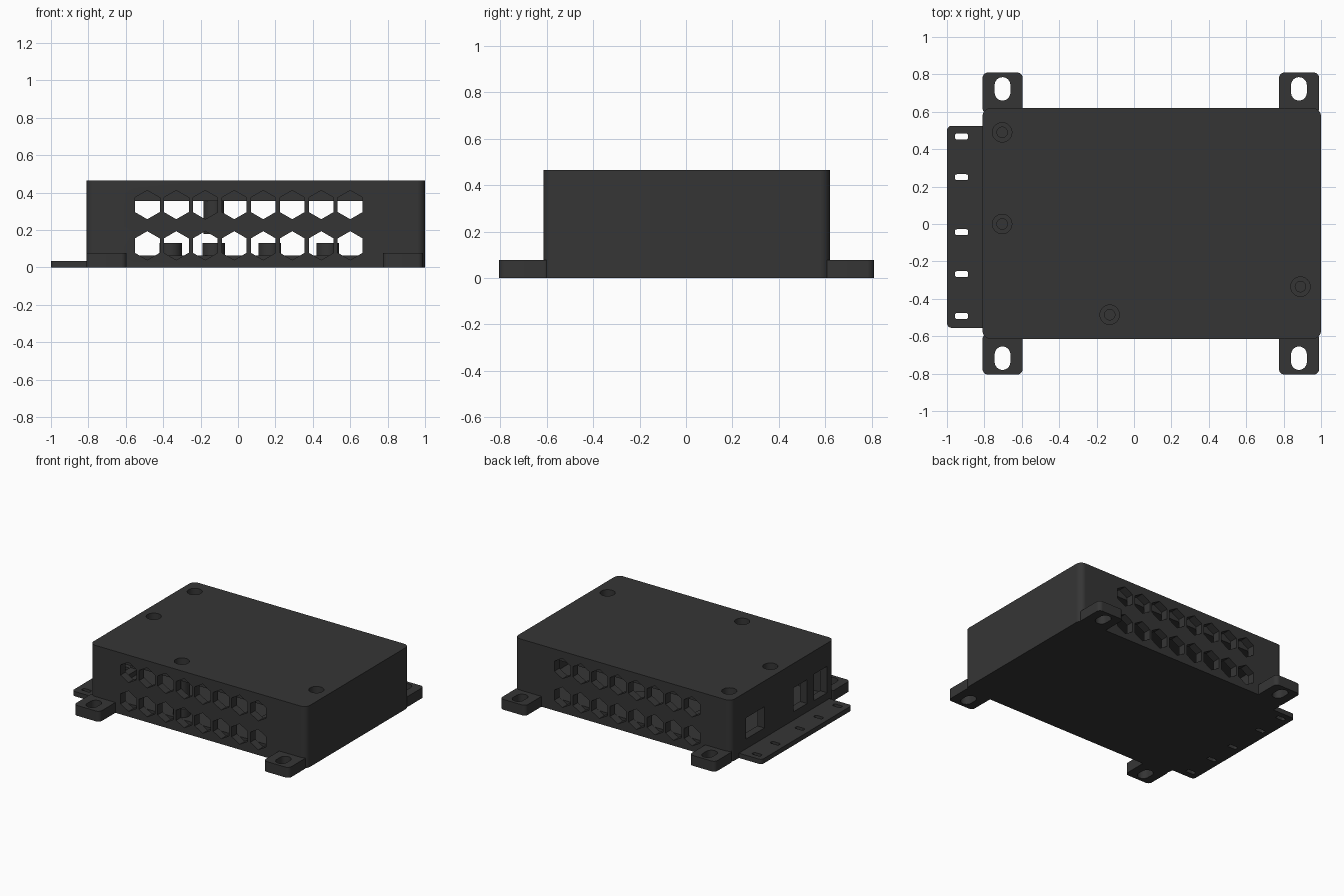
import bpy
import bmesh
from math import cos, sin, pi, radians
from mathutils import Matrix

default = bpy.data.objects.get("Cube")
if default:
    bpy.data.objects.remove(default, do_unlink=True)

# Single dark plastic material
COLOUR = (0.036, 0.036, 0.036, 1.0)
plastic = bpy.data.materials.new("dark_grey_plastic")
plastic.use_nodes = True
plastic.diffuse_color = COLOUR
shader = plastic.node_tree.nodes["Principled BSDF"]
shader.inputs["Base Color"].default_value = COLOUR
shader.inputs["Roughness"].default_value = 0.6


def finish(bm, name):
    bmesh.ops.recalc_face_normals(bm, faces=bm.faces)
    mesh = bpy.data.meshes.new(name)
    bm.to_mesh(mesh)
    bm.free()
    mesh.materials.append(plastic)
    obj = bpy.data.objects.new(name, mesh)
    bpy.context.collection.objects.link(obj)
    return obj


def prism(name, x, y, z, r=0.0, steps=8):
    """Upright block with rounded vertical corners; x, y, z are (min, max)."""
    bm = bmesh.new()
    corners = [(x[1] - r, y[1] - r), (x[0] + r, y[1] - r),
               (x[0] + r, y[0] + r), (x[1] - r, y[0] + r)]
    points = []
    for i, (cx, cy) in enumerate(corners):
        for s in range(steps + 1 if r else 1):
            a = (i + s / steps) * pi / 2
            p = (cx + r * cos(a), cy + r * sin(a))
            if not points or min(abs(p[0] - q[0]) + abs(p[1] - q[1]) for q in points) > 1e-5:
                points.append(p)
    base = bm.faces.new([bm.verts.new((px, py, z[0])) for px, py in points])
    top = bmesh.ops.extrude_face_region(bm, geom=[base])
    verts = [g for g in top["geom"] if isinstance(g, bmesh.types.BMVert)]
    bmesh.ops.translate(bm, verts=verts, vec=(0, 0, z[1] - z[0]))
    return finish(bm, name)


def post(name, cx, cy, z, r):
    return prism(name, (cx - r, cx + r), (cy - r, cy + r), z, r)


def hexagon(cx, cy, cz):
    """Hexagonal vent cutter pointing along y with a corner at the top."""
    bm = bmesh.new()
    bmesh.ops.create_cone(bm, cap_ends=True, segments=6, radius1=0.077,
                          radius2=0.077, depth=0.12)
    top = max(bm.verts, key=lambda v: v.co.y)
    if abs(top.co.x) > 0.01:
        bmesh.ops.rotate(bm, verts=bm.verts, matrix=Matrix.Rotation(pi / 6, 3, "Z"))
    bmesh.ops.rotate(bm, verts=bm.verts, matrix=Matrix.Rotation(pi / 2, 3, "X"))
    bmesh.ops.translate(bm, verts=bm.verts, vec=(cx, cy, cz))
    return finish(bm, "vent_cutter")


def cut(obj, cutters):
    bpy.context.view_layer.objects.active = obj
    for cutter in cutters:
        mod = obj.modifiers.new("cut", "BOOLEAN")
        mod.operation = "DIFFERENCE"
        mod.solver = "EXACT"
        mod.object = cutter
        bpy.ops.object.modifier_apply(modifier=mod.name)
        bpy.data.objects.remove(cutter, do_unlink=True)


def smooth(obj):
    bpy.ops.object.select_all(action="DESELECT")
    obj.select_set(True)
    bpy.context.view_layer.objects.active = obj
    bpy.ops.object.shade_smooth_by_angle(angle=radians(30))
    mod = obj.modifiers.new("flat_sides", "WEIGHTED_NORMAL")
    mod.keep_sharp = True


parts = []
LEFT, RIGHT, FRONT, BACK = -0.81, 1.0, -0.615, 0.62
WALL, FLOOR, CEILING, TOP = 0.06, 0.065, 0.355, 0.465
SCREWS = [(-0.705, 0.49), (-0.705, 0.0), (-0.13, -0.485), (0.89, -0.335)]

# Hollow enclosure
body = prism("enclosure", (LEFT, RIGHT), (FRONT, BACK), (0, TOP), 0.045)
cutters = [prism("cavity", (LEFT + WALL, RIGHT - WALL),
                 (FRONT + WALL, BACK - WALL), (FLOOR, CEILING))]
# Two rows of hexagonal vents, front and back
for wall_y in (FRONT, BACK):
    for row_z in (0.335, 0.117):
        for i in range(8):
            cutters.append(hexagon(-0.485 + 0.155 * i, wall_y, row_z))
# Connector openings in the flanged side
for y0, y1, z0, z1 in [(0.22, 0.44, 0.11, 0.27), (-0.29, -0.13, 0.10, 0.28),
                       (-0.53, -0.37, 0.09, 0.29)]:
    cutters.append(prism("port", (LEFT - 0.1, LEFT + 0.1), (y0, y1), (z0, z1)))
# Screw counterbores and pilot holes
for sx, sy in SCREWS:
    cutters.append(post("counterbore", sx, sy, (TOP - 0.06, TOP + 0.1), 0.052))
    cutters.append(post("pilot", sx, sy, (CEILING - 0.05, TOP - 0.03), 0.028))
cut(body, cutters)
parts.append(body)

# Screw posts hanging from the lid
for i, (sx, sy) in enumerate(SCREWS):
    boss = post(f"screw_post_{i + 1}", sx, sy, (0.18, CEILING + 0.01), 0.055)
    cut(boss, [post("pilot", sx, sy, (0.25, TOP), 0.028)])
    parts.append(boss)

# Board standoffs on the floor
for i, (px, py) in enumerate([(-0.36, 0.3), (-0.13, -0.485), (0.17, 0.3), (0.48, -0.3)]):
    parts.append(post(f"standoff_{i + 1}", px, py, (FLOOR - 0.01, 0.13), 0.06))

# Four slotted mounting tabs
for side, x0 in (("right", LEFT), ("left", 0.775)):
    for end, y, slot in (("front", (-0.805, FRONT + 0.03), (-0.78, -0.655)),
                         ("back", (BACK - 0.03, 0.81), (0.66, 0.785))):
        tab = prism(f"mounting_tab_{end}_{side}", (x0, x0 + 0.215), y, (0, 0.078), 0.03)
        mid = x0 + 0.107
        cut(tab, [prism("slot", (mid - 0.042, mid + 0.042), slot, (-0.1, 0.2), 0.042)])
        parts.append(tab)

# Thin cable tie flange with five slots
flange = prism("cable_flange", (-1.0, LEFT + 0.03), (-0.555, 0.525), (0, 0.036), 0.025)
cut(flange, [prism("tie_slot", (-0.957, -0.887), (y - 0.016, y + 0.016), (-0.1, 0.1), 0.01, 4)
             for y in (0.468, 0.25, -0.044, -0.268, -0.492)])
parts.append(flange)

for part in parts:
    smooth(part)
